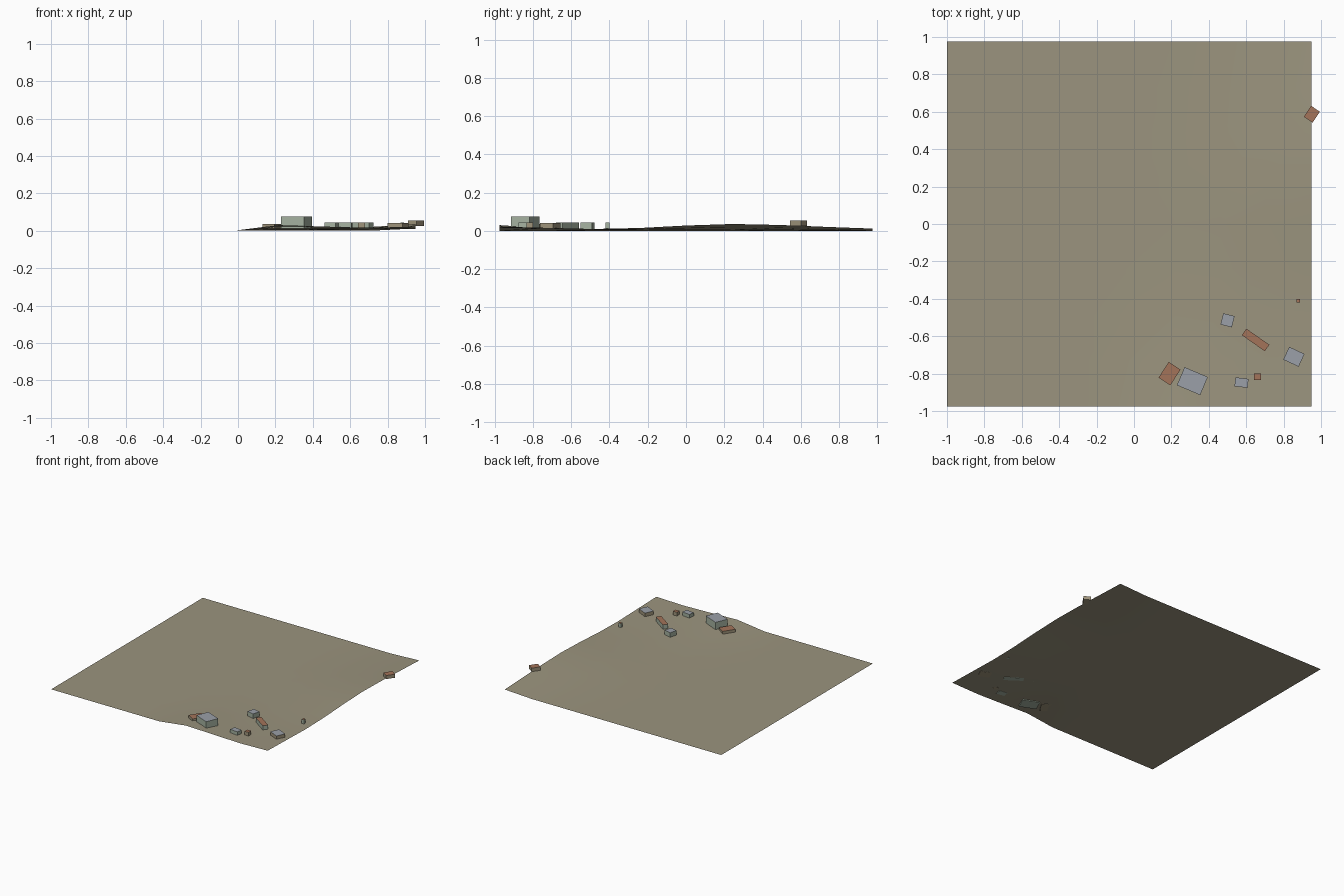
import bpy, bmesh, math
from mathutils import Matrix

cube = bpy.data.objects.get("Cube")
if cube:
    bpy.data.objects.remove(cube, do_unlink=True)


def material(name, rgb):
    # sRGB bytes to linear colour
    lin = [((c / 255 + 0.055) / 1.055) ** 2.4 for c in rgb] + [1]
    m = bpy.data.materials.new(name)
    m.use_nodes = True
    m.diffuse_color = lin
    m.node_tree.nodes["Principled BSDF"].inputs["Base Color"].default_value = lin
    return m


EARTH = material("earth", (155, 148, 126))
GREY = material("grey_roof", (155, 160, 168))
CLAY = material("clay_roof", (164, 116, 90))
GREEN = material("pale_green_wall", (166, 179, 162))
TAN = material("tan_wall", (160, 149, 124))


def add_object(name, bm, mats):
    me = bpy.data.meshes.new(name)
    bm.to_mesh(me)
    bm.free()
    for m in mats:
        me.materials.append(m)
    ob = bpy.data.objects.new(name, me)
    bpy.context.collection.objects.link(ob)
    return ob


# Ground sheet: eight by eight cells, raised along the right and front right
CELLS, HALF = 8, 0.975
STEP = 2 * HALF / CELLS
RELIEF = {  # column: heights from front to back
    5: (.03, .014, .004, 0, 0, 0, 0, 0, 0),
    6: (.022, .012, .006, .004, .005, .006, .005, .002, 0),
    7: (.016, .012, .008, .008, .014, .02, .016, .008, 0),
    8: (.022, .016, .010, .015, .028, .036, .031, .021, .012),
}
bm = bmesh.new()
grid = []
for i in range(CELLS + 1):
    heights = RELIEF.get(i, (0,) * (CELLS + 1))
    grid.append([bm.verts.new((-1 + i * STEP, -HALF + j * STEP, h))
                 for j, h in enumerate(heights)])
for i in range(CELLS):
    for j in range(CELLS):
        f = bm.faces.new((grid[i][j], grid[i + 1][j], grid[i + 1][j + 1], grid[i][j + 1]))
        f.smooth = True
add_object("ground", bm, [EARTH])


# Buildings: flat-roofed blocks with a separate roof colour
def building(name, x, y, w, d, angle, low, high, roof, wall):
    bm = bmesh.new()
    bmesh.ops.create_cube(bm, size=1, matrix=Matrix.Diagonal((w, d, high - low, 1)))
    for f in bm.faces:
        f.material_index = 1 if f.normal.z > 0.5 else 0
    ob = add_object(name, bm, [wall, roof])
    ob.location = (x, y, (low + high) / 2)
    ob.rotation_euler.z = math.radians(angle)


building("large_hall", .312, -.84, .135, .105, -23, .012, .075, GREY, GREEN)
building("square_house", .5, -.515, .062, .062, -14, .008, .045, GREY, GREEN)
building("corner_house", .855, -.71, .09, .075, -25, .012, .042, GREY, TAN)
building("front_house", .575, -.848, .07, .048, -7, .014, .045, GREY, GREEN)
building("annex", .19, -.8, .075, .1, -33, .012, .035, CLAY, TAN)
building("long_house", .65, -.62, .15, .042, -35, .008, .045, CLAY, GREEN)
building("front_shed", .66, -.817, .036, .034, 0, .013, .044, CLAY, TAN)
building("side_shed", .878, -.411, .02, .02, 0, .01, .045, CLAY, GREEN)
building("hillside_house", .951, .587, .056, .07, -34, .026, .055, CLAY, TAN)
